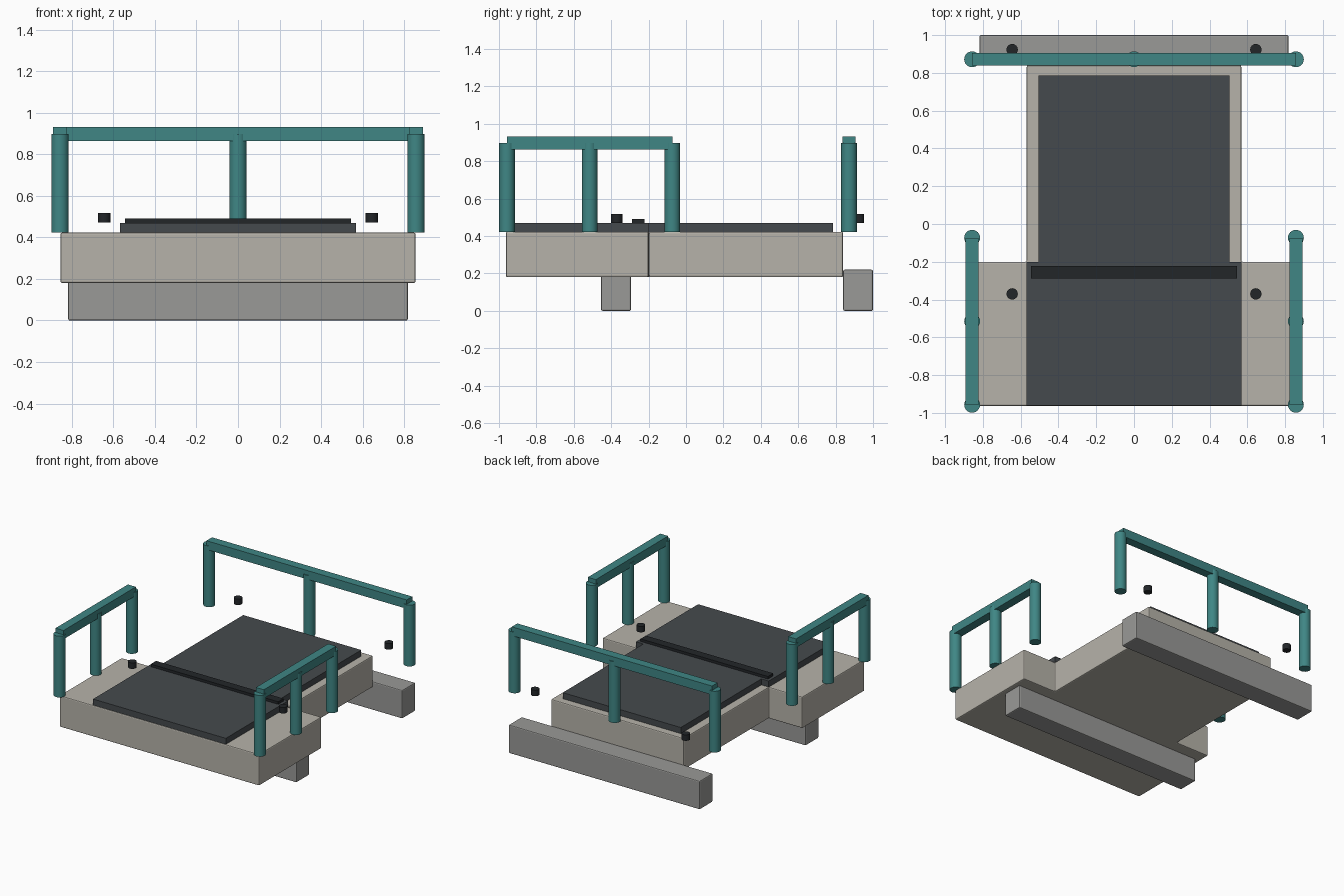
import bpy, bmesh, math

if "Cube" in bpy.data.objects:
    bpy.data.objects.remove(bpy.data.objects["Cube"])


def finish(ob, color=None, bevel=0.0):
    if color:
        mat = bpy.data.materials.get(color[0]) or bpy.data.materials.new(color[0])
        mat.diffuse_color = (*color[1], 1)
        mat.use_nodes = True
        mat.node_tree.nodes["Principled BSDF"].inputs["Base Color"].default_value = mat.diffuse_color
        ob.data.materials.append(mat)
    if bevel:
        m = ob.modifiers.new("Bevel", 'BEVEL')
        m.width, m.segments = bevel, 2
        m.limit_method = 'ANGLE'
    return ob


def prism(name, outline, z0, z1, color, bevel=0.0):
    """Extrude a flat outline upwards from z0 to z1."""
    bm = bmesh.new()
    face = bm.faces.new([bm.verts.new((x, y, z0)) for x, y in outline])
    ext = bmesh.ops.extrude_face_region(bm, geom=[face])
    for v in ext["geom"]:
        if isinstance(v, bmesh.types.BMVert):
            v.co.z = z1
    bmesh.ops.recalc_face_normals(bm, faces=bm.faces)
    mesh = bpy.data.meshes.new(name)
    bm.to_mesh(mesh)
    bm.free()
    ob = bpy.data.objects.new(name, mesh)
    bpy.context.collection.objects.link(ob)
    return finish(ob, color, bevel)


def box(name, x0, x1, y0, y1, z0, z1, color, bevel=0.0):
    return prism(name, [(x0, y0), (x1, y0), (x1, y1), (x0, y1)], z0, z1, color, bevel)


def tee(wide, narrow, y0, step, y1):
    half = [(wide, y0), (wide, step), (narrow, step), (narrow, y1)]
    return half + [(-x, y) for x, y in reversed(half)]


def cylinder(name, r, x, y, z0, z1, color):
    bpy.ops.mesh.primitive_cylinder_add(vertices=24, radius=r, depth=z1 - z0,
                                        location=(x, y, (z0 + z1) / 2))
    ob = bpy.context.object
    ob.name = name
    bpy.ops.object.shade_smooth_by_angle(angle=math.radians(40))
    return finish(ob, color)


STONE = ("stone", (0.47, 0.45, 0.40))
GREY = ("beam_grey", (0.32, 0.32, 0.31))
MAT = ("mat_dark", (0.06, 0.068, 0.075))
BLACK = ("black", (0.016, 0.019, 0.022))
TEAL = ("teal", (0.05, 0.24, 0.235))

# T-shaped deck, mat and crossbar
prism("deck", tee(0.855, 0.568, -0.963, -0.2, 0.84), 0.18, 0.423, STONE, 0.008)
prism("mat", tee(0.568, 0.505, -0.96, -0.2, 0.785), 0.423, 0.47, MAT)
box("crossbar", -0.545, 0.545, -0.288, -0.223, 0.468, 0.49, BLACK)

# Support beams
box("front_beam", -0.818, 0.818, -0.454, -0.294, 0, 0.22, GREY, 0.008)
box("rear_beam", -0.818, 0.818, 0.84, 1.0, 0, 0.22, GREY, 0.008)

# Guard rails and posts
PX, RY, H = 0.857, 0.872, 0.034
Y0, Y1 = -0.957, -0.073
Z0, ZR = 0.423, 0.897
for side, s in (("left", -1), ("right", 1)):
    box(f"{side}_rail", s * PX - H, s * PX + H, Y0, Y1, ZR - H, ZR + H, TEAL)
    for i, y in enumerate((Y0, (Y0 + Y1) / 2, Y1)):
        cylinder(f"{side}_post_{i + 1}", 0.042, s * PX, y, Z0, ZR, TEAL)
    # Floating knobs
    for end, y in (("front", -0.37), ("rear", 0.923)):
        cylinder(f"{side}_{end}_knob", 0.03, s * 0.645, y, 0.471, 0.517, BLACK)

box("rear_rail", -PX, PX, RY - H, RY + H, ZR - H, ZR + H, TEAL)
for i, x in enumerate((-PX, 0, PX)):
    cylinder(f"rear_post_{i + 1}", 0.042, x, RY, Z0, ZR, TEAL)
